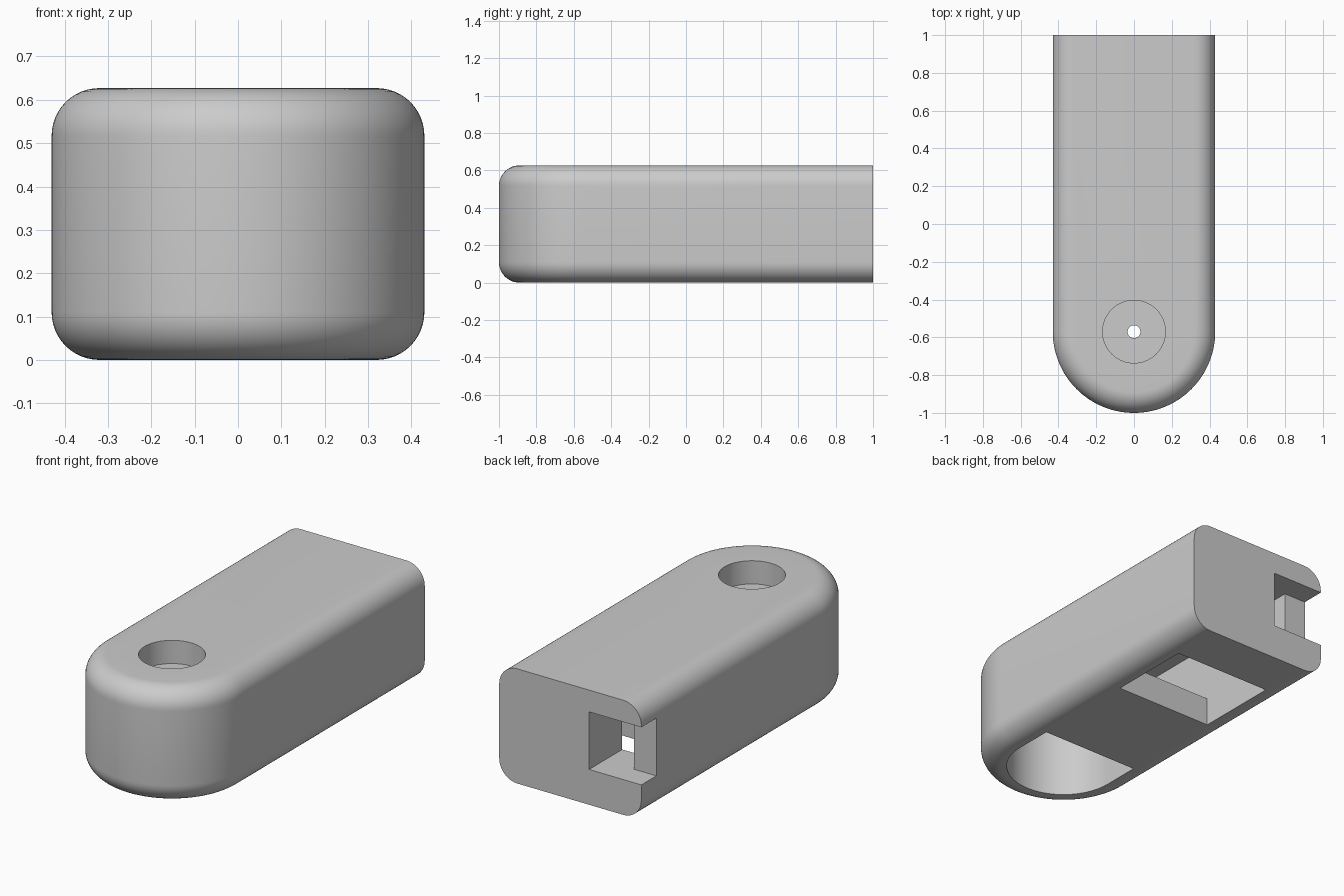
import bpy
import bmesh
from math import sin, cos, pi

WIDTH, HEIGHT, FILLET = 0.43, 0.627, 0.11
NOSE_Y = -0.57
INNER = 0.296

old = bpy.data.objects.get("Cube")
if old:
    bpy.data.objects.remove(old, do_unlink=True)

grey = bpy.data.materials.new("plain grey")
grey.use_nodes = True
grey.diffuse_color = (0.6, 0.6, 0.6, 1)
grey.node_tree.nodes["Principled BSDF"].inputs["Base Color"].default_value = (0.6, 0.6, 0.6, 1)


def outline(radius, back, segments=64):
    """Round-nosed outline, open end at y = back."""
    arc = [(-radius * cos(pi * i / segments), NOSE_Y - radius * sin(pi * i / segments))
           for i in range(segments + 1)]
    return arc + [(radius, back), (-radius, back)]


def circle(radius, segments=64):
    return [(radius * cos(2 * pi * i / segments), NOSE_Y + radius * sin(2 * pi * i / segments))
            for i in range(segments)]


def rect(x0, x1, y0, y1):
    return [(x0, y0), (x1, y0), (x1, y1), (x0, y1)]


def loft(name, layers):
    """Closed solid through matching outlines, each paired with its height."""
    bm = bmesh.new()
    rings = [[bm.verts.new((x, y, z)) for x, y in pts] for pts, z in layers]
    for low, high in zip(rings, rings[1:]):
        for i in range(len(low)):
            j = (i + 1) % len(low)
            bm.faces.new((low[i], low[j], high[j], high[i]))
    bm.faces.new(rings[0][::-1])
    bm.faces.new(rings[-1])
    bmesh.ops.recalc_face_normals(bm, faces=bm.faces)
    mesh = bpy.data.meshes.new(name)
    bm.to_mesh(mesh)
    bm.free()
    mesh.materials.append(grey)
    obj = bpy.data.objects.new(name, mesh)
    bpy.context.collection.objects.link(obj)
    return obj


# Housing: round nose, flat back, filleted top and bottom rims
STEPS = 12
lower = []
for k in range(STEPS + 1):
    a = pi / 2 * k / STEPS
    lower.append((outline(WIDTH - FILLET * (1 - sin(a)), 1), FILLET * (1 - cos(a))))
upper = [(pts, HEIGHT - z) for pts, z in reversed(lower)]
housing = loft("housing", lower + upper)


def cut(name, pts, z0, z1):
    """Subtract an upright prism from the housing."""
    cutter = loft(name, [(pts, z0), (pts, z1)])
    cutter.hide_render = True
    mod = housing.modifiers.new(name, "BOOLEAN")
    mod.operation = "DIFFERENCE"
    mod.solver = "EXACT"
    mod.object = cutter
    bpy.context.view_layer.objects.active = housing
    bpy.ops.object.modifier_apply(modifier=name)
    bpy.data.objects.remove(cutter, do_unlink=True)


# Inner cavity and its openings in the underside
cut("cavity", outline(INNER, 0.714), 0.157, 0.47)
cut("nose_pocket", outline(INNER, -0.357), -0.1, 0.3)
cut("bottom_window", rect(-INNER, INNER, 0.24, 0.714), -0.1, 0.3)

# Passage from the cavity to the back, and the slot through the side wall
cut("back_passage", rect(-INNER, -0.114, 0.711, 1.1), 0.193, 0.508)
cut("side_slot", rect(-0.6, -0.114, 0.87, 1.1), 0.193, 0.508)

# Stepped screw hole in the top
cut("screw_recess", circle(0.166), 0.5, 0.8)
cut("screw_hole", circle(0.034, 32), 0.4, 0.8)

bpy.ops.object.select_all(action="DESELECT")
housing.select_set(True)
bpy.context.view_layer.objects.active = housing
bpy.ops.object.shade_smooth_by_angle(angle=pi / 6)
